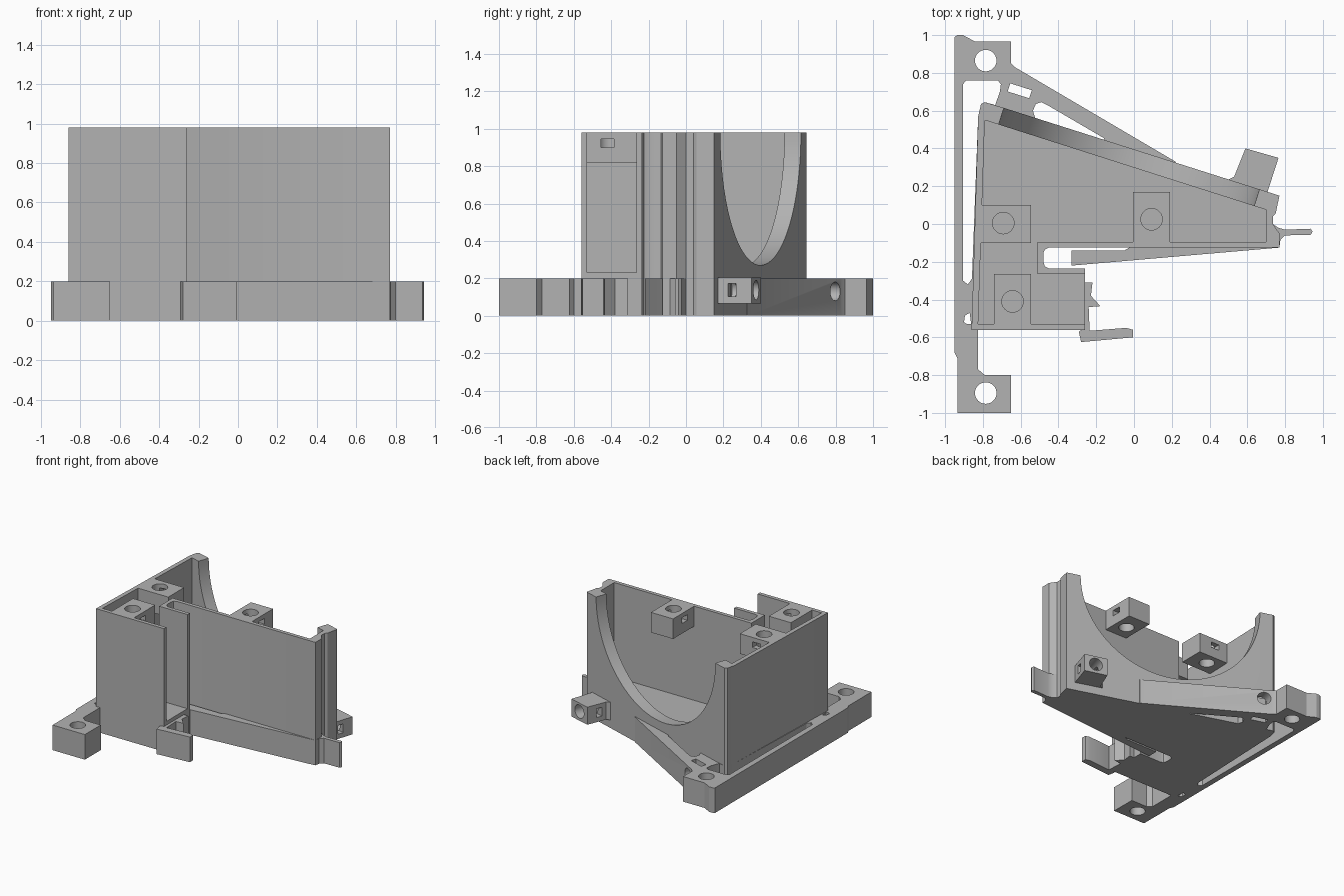
import bpy, bmesh, math
from mathutils import Vector

if "Cube" in bpy.data.objects:
    bpy.data.objects.remove(bpy.data.objects["Cube"])

grey = bpy.data.materials.new("plain grey")
grey.use_nodes = True
grey.diffuse_color = (0.45, 0.45, 0.45, 1)
grey.node_tree.nodes["Principled BSDF"].inputs["Base Color"].default_value = grey.diffuse_color

BASE, FLOOR, TOP = 0.2, 0.23, 0.98
ALONG = Vector((0.953, -0.303, 0))      # direction of the slanted back wall
OUT = Vector((0.303, 0.953, 0))         # its outward normal
UP = Vector((0, 0, 1))


def make(name, bm):
    bmesh.ops.recalc_face_normals(bm, faces=bm.faces)
    mesh = bpy.data.meshes.new(name)
    bm.to_mesh(mesh)
    bm.free()
    mesh.materials.append(grey)
    ob = bpy.data.objects.new(name, mesh)
    bpy.context.collection.objects.link(ob)
    return ob


def prism(name, pts, z0, z1):
    bm = bmesh.new()
    face = bm.faces.new([bm.verts.new((x, y, z0)) for x, y in pts])
    ext = bmesh.ops.extrude_face_region(bm, geom=[face])
    verts = [v for v in ext["geom"] if isinstance(v, bmesh.types.BMVert)]
    bmesh.ops.translate(bm, verts=verts, vec=(0, 0, z1 - z0))
    return make(name, bm)


def rect(x0, y0, x1, y1):
    return [(x0, y0), (x1, y0), (x1, y1), (x0, y1)]


def rod(center, axis, radius, length, sides=32):
    bm = bmesh.new()
    bmesh.ops.create_cone(bm, cap_ends=True, segments=sides, radius1=radius,
                          radius2=radius, depth=length)
    rot = Vector(axis).to_track_quat('Z', 'Y').to_matrix()
    bmesh.ops.rotate(bm, verts=bm.verts, matrix=rot)
    bmesh.ops.translate(bm, verts=bm.verts, vec=center)
    return make("cutter", bm)


def slanted_box(center, length, depth, height):
    """Box aligned with the back wall."""
    c = Vector(center)
    pts = [c + ALONG * (sx * length / 2) + OUT * (sy * depth / 2)
           for sx, sy in ((-1, -1), (1, -1), (1, 1), (-1, 1))]
    return prism("cutter", [p.xy for p in pts], c.z - height / 2, c.z + height / 2)


def cut(ob, *cutters):
    for c in cutters:
        mod = ob.modifiers.new("cut", 'BOOLEAN')
        mod.operation = 'DIFFERENCE'
        mod.solver = 'EXACT'
        mod.object = c
        bpy.context.view_layer.objects.active = ob
        bpy.ops.object.modifier_apply(modifier=mod.name)
        bpy.data.objects.remove(c)


# Main bin with a folded slot in its front wall
body = prism("bin_body", [
    (-0.86, -0.56), (-0.26, -0.56), (-0.26, -0.235), (-0.45, -0.235),
    (-0.472, -0.225), (-0.48, -0.2), (-0.48, -0.155), (-0.472, -0.135),
    (-0.45, -0.125), (0.77, -0.125), (0.77, -0.05), (0.735, 0), (0.735, 0.04),
    (0.75, 0.055), (0.77, 0.15), (-0.69, 0.615), (-0.79, 0.645),
    (-0.81, 0.635), (-0.825, 0.57)], 0, TOP)
cavity = prism("cutter", [
    (-0.825, -0.53), (-0.2, -0.53), (-0.2, -0.265), (-0.51, -0.265),
    (-0.51, -0.095), (0.70, -0.095), (0.70, 0.075), (-0.79, 0.55)], FLOOR, 1.2)
scoop = rod((-0.02, 0.375, TOP), OUT, 0.71, 0.3, 96)
cut(body, cavity, scoop)

# Base frame: side rail, two mounting feet and diagonal brace
frame = prism("base_frame", [
    (-0.95, 0.99), (-0.935, 1), (-0.905, 1), (-0.84, 0.965), (-0.65, 0.965),
    (-0.65, 0.85), (-0.63, 0.83), (0.22, 0.33), (0.2, 0.2), (-0.7, 0.2),
    (-0.7, -0.4), (-0.78, -0.5), (-0.825, -0.56), (-0.825, -0.77),
    (-0.79, -0.8), (-0.65, -0.8), (-0.65, -1), (-0.935, -1),
    (-0.935, -0.71), (-0.95, -0.68)], 0, BASE)
rail_slot = prism("cutter", [
    (-0.905, 0.74), (-0.89, 0.76), (-0.72, 0.76), (-0.705, 0.74),
    (-0.71, 0.7), (-0.735, 0.63), (-0.79, 0.645), (-0.81, 0.635),
    (-0.825, 0.57), (-0.858, -0.29), (-0.88, -0.32), (-0.905, -0.3)], -0.1, 0.4)
brace_gap = prism("cutter", [
    (-0.535, 0.6), (-0.52, 0.635), (-0.49, 0.645), (-0.46, 0.63),
    (-0.16, 0.455), (-0.16, 0.43), (-0.52, 0.55)], -0.1, 0.4)
corner_hole = prism("cutter", [
    (-0.9, -0.52), (-0.895, -0.485), (-0.87, -0.47), (-0.862, -0.53), (-0.885, -0.53)],
    -0.1, 0.4)
cut(frame, rail_slot, brace_gap, corner_hole,
    rod((-0.785, 0.865, 0.1), UP, 0.057, 0.5),
    rod((-0.785, -0.895, 0.1), UP, 0.057, 0.5),
    slanted_box((-0.605, 0.705, 0.13), 0.12, 0.045, 0.5),
    rod((-0.56, 0.847, 0.13), OUT, 0.05, 0.3))

# Tapered rail along the front wall
prism("front_rail", [
    (-0.33, -0.14), (-0.33, -0.22), (-0.27, -0.215), (0.77, -0.125),
    (0.7, -0.11), (0, -0.11), (-0.05, -0.14)], 0, BASE)

# Cable clips
prism("end_clip", [
    (0.735, 0), (0.765, -0.02), (0.8, -0.03), (0.935, -0.025), (0.945, -0.04),
    (0.935, -0.058), (0.8, -0.06), (0.775, -0.085), (0.77, -0.125),
    (0.72, -0.12)], 0, BASE)
prism("front_clip", [
    (-0.265, -0.31), (-0.22, -0.31), (-0.228, -0.38), (-0.178, -0.435),
    (-0.24, -0.44), (-0.235, -0.565), (-0.04, -0.55), (-0.005, -0.56),
    (-0.005, -0.6), (-0.28, -0.625), (-0.292, -0.57), (-0.265, -0.55)], 0, BASE)

# Side bracket with cross bolt hole and nut slot
bracket = prism("side_bracket", [
    (0.5, 0.235), (0.53, 0.25), (0.59, 0.4), (0.765, 0.35), (0.71, 0.18),
    (0.7, 0.14), (0.5, 0.2)], 0.065, 0.205)
cut(bracket, rod((0.67, 0.35, 0.137), OUT, 0.052, 0.25),
    slanted_box((0.64, 0.276, 0.137), 0.4, 0.045, 0.07))

# Screw bosses hanging at the rim: bounds, hole centre, nut slot bounds
bosses = {
    "front_boss": (rect(-0.74, -0.54, -0.545, -0.265), (-0.643, -0.41),
                   rect(-0.64, -0.455, -0.4, -0.385)),
    "left_boss": (rect(-0.82, -0.1, -0.545, 0.1), (-0.692, 0.005),
                  rect(-0.727, 0.005, -0.657, 0.3)),
    "right_boss": (rect(-0.005, -0.1, 0.19, 0.17), (0.093, 0.025),
                   rect(-0.1, -0.01, 0.3, 0.06)),
}
for name, (box, (cx, cy), slot) in bosses.items():
    boss = prism(name, box, 0.82, TOP)
    cut(boss, rod((cx, cy, 0.9), UP, 0.057, 0.4),
        prism("cutter", slot, 0.9, 0.945))

# Smooth the curved surfaces, keep the edges sharp
for ob in bpy.context.collection.objects:
    ob.select_set(ob.type == 'MESH' and grey.name in ob.data.materials)
bpy.ops.object.shade_smooth_by_angle(angle=math.radians(25))
